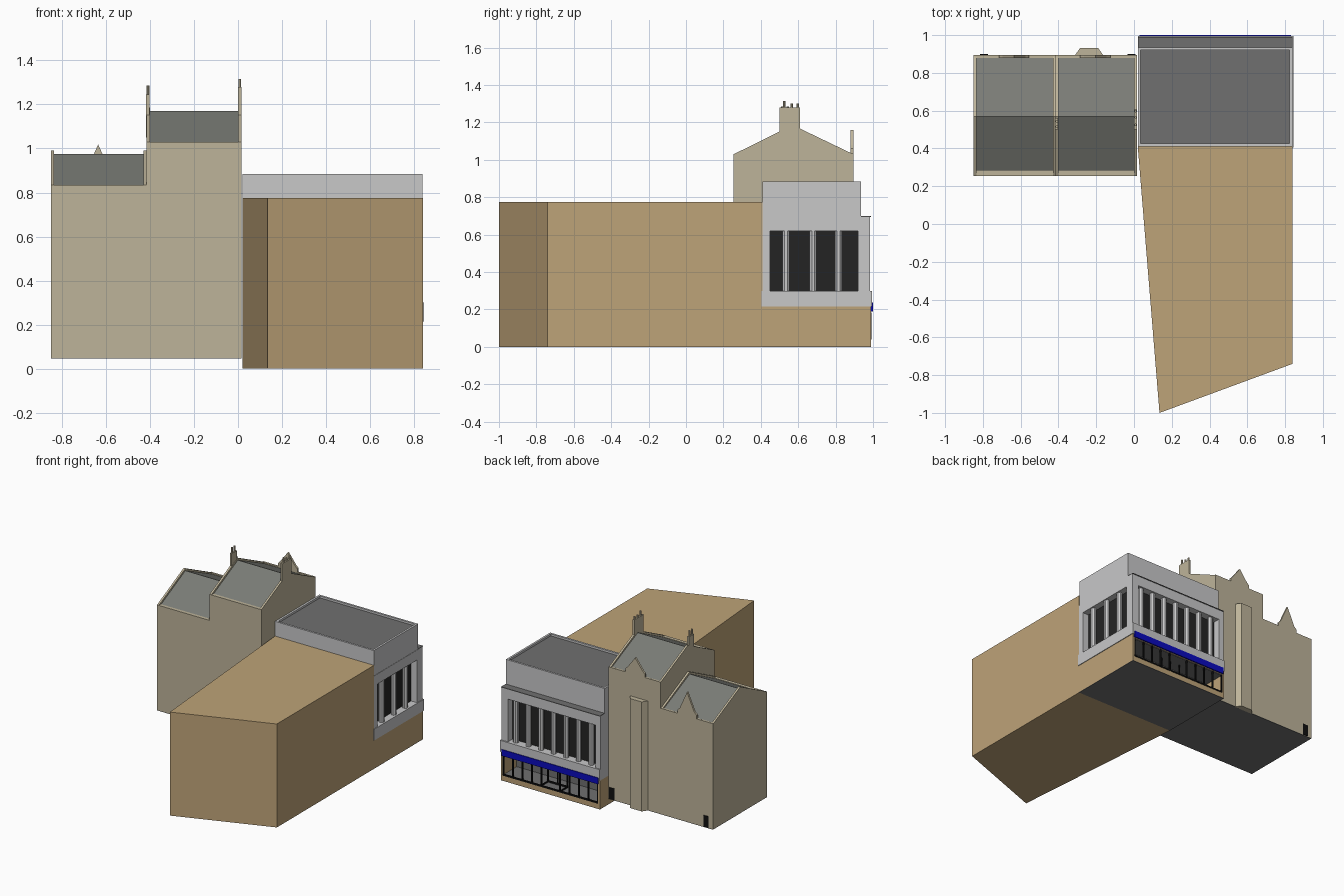
import bpy, bmesh, math

if "Cube" in bpy.data.objects:
    bpy.data.objects.remove(bpy.data.objects["Cube"])


def mat(name, r, g, b):
    m = bpy.data.materials.new(name)
    lin = lambda c: (c / 255 / 12.92) if c < 11 else ((c / 255 + 0.055) / 1.055) ** 2.4
    m.diffuse_color = (lin(r), lin(g), lin(b), 1)
    m.use_nodes = True
    m.node_tree.nodes["Principled BSDF"].inputs["Base Color"].default_value = m.diffuse_color
    return m


TAN = mat("tan_brick", 190, 163, 120)
STONE = mat("pale_stone", 190, 180, 154)
GREY = mat("light_grey_stone", 200, 200, 201)
ROOF = mat("flat_roof_grey", 112, 112, 112)
SLATE = mat("slate", 122, 124, 118)
DARK = mat("dark_window", 36, 36, 36)
BLACK = mat("black_frame", 16, 16, 16)
BLUE = mat("blue_sign", 10, 10, 190)


def prism(name, pts, axis, a, b, m):
    """Extrude a 2D outline along an axis from a to b."""
    place = {"x": lambda p, t: (t, p[0], p[1]),
             "y": lambda p, t: (p[0], t, p[1]),
             "z": lambda p, t: (p[0], p[1], t)}[axis]
    bm = bmesh.new()
    lo = [bm.verts.new(place(p, a)) for p in pts]
    hi = [bm.verts.new(place(p, b)) for p in pts]
    bm.faces.new(lo)
    bm.faces.new(hi)
    for i in range(len(pts)):
        j = (i + 1) % len(pts)
        bm.faces.new((lo[i], lo[j], hi[j], hi[i]))
    bmesh.ops.recalc_face_normals(bm, faces=bm.faces)
    me = bpy.data.meshes.new(name)
    bm.to_mesh(me)
    bm.free()
    me.materials.append(m)
    ob = bpy.data.objects.new(name, me)
    bpy.context.collection.objects.link(ob)
    return ob


def box(name, x0, x1, y0, y1, z0, z1, m):
    return prism(name, [(x0, y0), (x1, y0), (x1, y1), (x0, y1)], "z", z0, z1, m)


def column(name, x, y, r, z0, z1, m, n=8):
    ring = [(x + r * math.cos(math.tau * (i + .5) / n),
             y + r * math.sin(math.tau * (i + .5) / n)) for i in range(n)]
    return prism(name, ring, "z", z0, z1, m)


X0, X1 = 0.02, 0.84

# --- long tan hall ---
prism("hall", [(X0, .41), (.135, -1), (X1, -.74), (X1, .41)], "z", 0, .775, TAN)

# --- shop ground floor with open glazed front ---
box("shop_rear", X0, X1, .41, .82, .003, .215, TAN)
box("shop_base", X0, X1, .82, .99, .003, .04, TAN)
box("shop_ground_slab", X0, X1, .41, .99, 0, .003, ROOF)
box("shop_lintel", X0, X1, .82, .99, .185, .215, TAN)
box("shop_pier_west", X0, .035, .82, .99, .04, .185, TAN)
box("shop_pier_east", .825, X1, .82, .99, .04, .185, TAN)
box("shop_floor", .035, .825, .822, .985, .04, .043, ROOF)
box("shop_inner_wall", .035, .825, .82, .825, .043, .185, ROOF)
box("shop_ceiling", .035, .825, .825, .985, .181, .185, ROOF)
box("window_sill", .035, .825, .98, .993, .04, .05, BLACK)
for i in range(11):
    x = .038 + i * .0784
    if i != 5:
        box("window_mullion", x - .004, x + .004, .98, .992, .05, .185, BLACK)
# recessed entrance
for x in (.35, .43, .51):
    box("door_post", x - .004, x + .004, .90, .908, .043, .181, BLACK)
for x in (.35, .51):
    box("entrance_side_rail", x - .004, x + .004, .90, .985, .043, .052, BLACK)
box("door_rail", .35, .51, .90, .908, .043, .055, BLACK)
box("sign_band", .03, .83, .99, 1.0, .19, .237, BLUE)

# --- grey upper storey ---
box("sill_band", X0, .845, .405, .995, .215, .30, GREY)
box("window_core", .05, .79, .43, .93, .30, .62, DARK)
box("rear_wall", X0, X1, .41, .45, .30, .62, GREY)
box("west_wall", X0, .06, .45, .985, .30, .62, GREY)
box("corner_pier", .785, X1, .92, .985, .30, .62, GREY)
box("frieze", X0, X1, .41, .985, .62, .695, GREY)
box("ledge", X0, X1, .935, .99, .695, .70, ROOF)
box("attic", X0, .838, .41, .935, .695, .865, GREY)
for i in range(7):
    column("front_column", .115 + i * .104, .955, .02, .30, .62, GREY)
for y in (.535, .68, .815):
    column("side_column", .815, y, .02, .30, .62, GREY)
# parapet ring and flat roof
box("parapet_south", X0, .838, .41, .425, .865, .885, GREY)
box("parapet_north", X0, .838, .92, .935, .865, .885, GREY)
box("parapet_west", X0, .035, .425, .92, .865, .885, GREY)
box("parapet_east", .823, .838, .425, .92, .865, .885, GREY)
box("flat_roof", .035, .823, .425, .92, .865, .870, ROOF)


# --- pair of gabled houses ---
def house(x0, x1, eave, peak_x):
    ridge, base = eave + .14, .048
    y0, ym, y1 = .255, .57, .895
    prism("house_body", [(y0, base), (y0, eave - .015), (ym, ridge - .015),
                         (y1, eave - .015), (y1, base)], "x", x0, x1, STONE)
    box("house_ground_slab", x0, x1, y0, y1, .045, base, ROOF)
    # slate roof sheet
    prism("roof", [(y0 + .025, eave - .004), (ym, ridge), (y1 - .015, eave - .004),
                   (y1 - .015, eave - .02), (ym, ridge - .02), (y0 + .025, eave - .02)],
          "x", x0 + .01, x1 - .01, SLATE)
    # gable copings
    for a in (x0, x1 - .015):
        prism("gable_coping", [(y0, eave - .02), (y0, eave), (ym, ridge + .016),
                               (y1, eave), (y1, eave - .02), (ym, ridge - .02)],
              "x", a, a + .015, STONE)
    box("eaves_coping", x0, x1, y0, y0 + .025, eave - .02, eave, STONE)
    # street parapet with small pointed gable
    w = .08
    prism("street_parapet", [(x0, eave - .02), (x1, eave - .02), (x1, eave + .004),
                             (peak_x + w, eave + .004), (peak_x + w, eave + .03),
                             (peak_x + .06, eave + .05), (peak_x, eave + .183 - .053 * (eave > 1)),
                             (peak_x - .06, eave + .05), (peak_x - w, eave + .03),
                             (peak_x - w, eave + .004), (x0, eave + .004)],
          "y", .88, .895, STONE)


house(-.85, -.415, .835, -.635)
house(-.415, .015, 1.03, -.205)

# projecting bay
prism("bay", [(-.315, .89), (-.285, .932), (-.19, .932), (-.16, .89)], "z", .045, .865, STONE)

# doors
for x in (-.035, -.815):
    box("house_door", x, x + .042, .89, .899, .05, .135, BLACK)

# chimneys with pots
box("chimney_east", .0, .0155, .50, .61, 1.10, 1.28, STONE)
for y, z in ((.525, 1.315), (.565, 1.30), (.598, 1.30)):
    column("chimney_pot", .008, y, .007, 1.28, z, STONE)
box("chimney_middle", -.418, -.402, .50, .56, 1.05, 1.245, STONE)
for y in (.515, .545):
    column("chimney_pot", -.409, y, .007, 1.245, 1.285, STONE)
